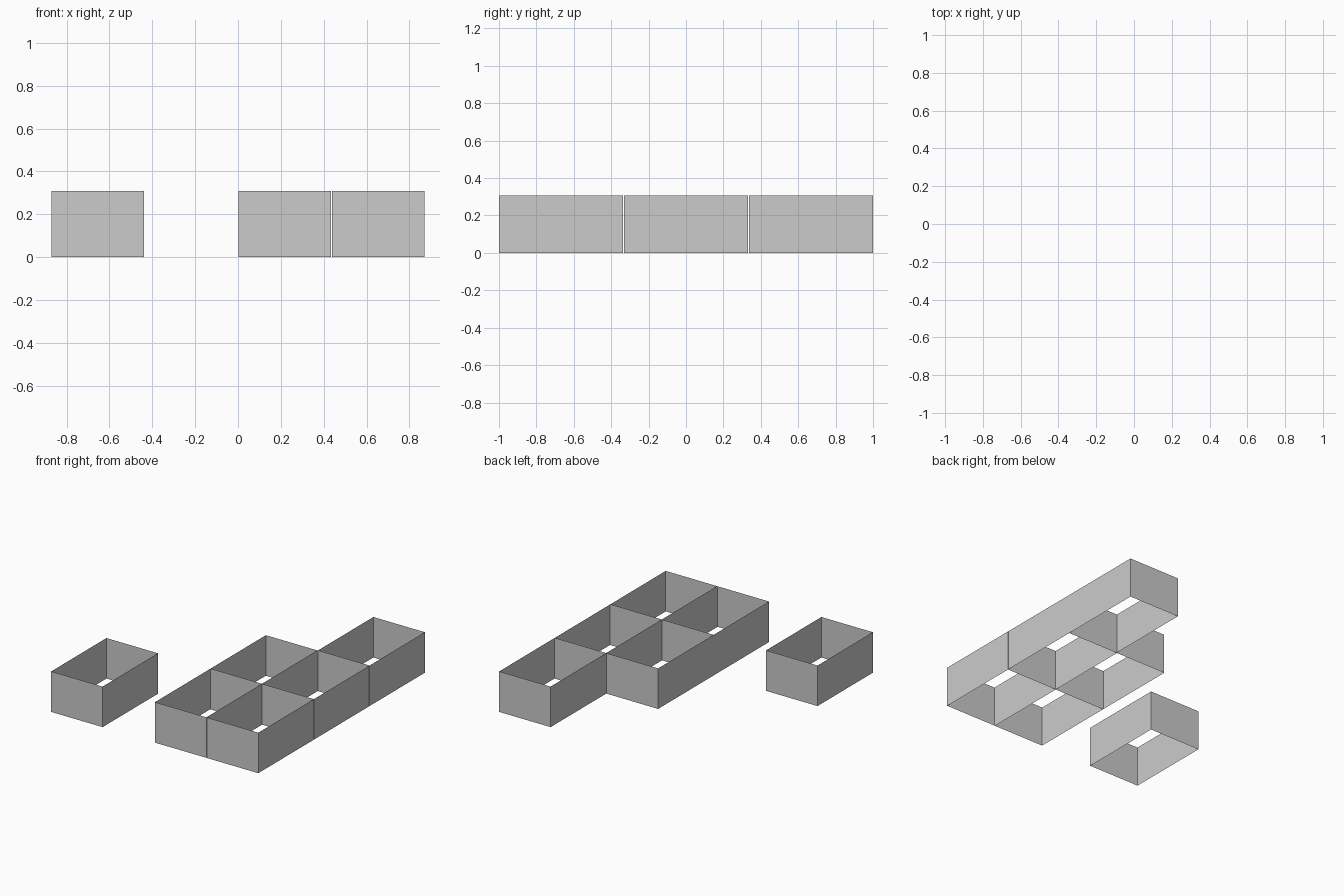
import bpy
import bmesh

if "Cube" in bpy.data.objects:
    bpy.data.objects.remove(bpy.data.objects["Cube"])

W, D, H = 0.4325, 0.664, 0.308      # cell size
PX, PY = 0.4365, 0.668              # cell spacing, leaving a thin gap
X0, Y0 = -0.871, -1.0               # front left corner of the grid


def open_cell(name, col, row):
    """Four thin sheet walls, open at top and bottom."""
    x, y = X0 + col * PX, Y0 + row * PY
    bm = bmesh.new()
    base = [bm.verts.new((x + dx, y + dy, 0))
            for dx, dy in ((0, 0), (W, 0), (W, D), (0, D))]
    edges = [bm.edges.new((base[i], base[(i + 1) % 4])) for i in range(4)]
    new = bmesh.ops.extrude_edge_only(bm, edges=edges)["geom"]
    bmesh.ops.translate(bm, vec=(0, 0, H),
                        verts=[g for g in new if isinstance(g, bmesh.types.BMVert)])
    bmesh.ops.recalc_face_normals(bm, faces=bm.faces[:])
    # Walls face outwards
    bm.normal_update()
    for f in bm.faces:
        c = f.calc_center_median()
        if f.normal.x * (c.x - x - W / 2) + f.normal.y * (c.y - y - D / 2) < 0:
            f.normal_flip()
    mesh = bpy.data.meshes.new(name)
    bm.to_mesh(mesh)
    bm.free()
    bpy.context.collection.objects.link(bpy.data.objects.new(name, mesh))


# One separate cell at the left, five in the right-hand cluster
for col, row in ((0, 0), (2, 0), (3, 0), (2, 1), (3, 1), (3, 2)):
    open_cell(f"wall_cell_col{col}_row{row}", col, row)
